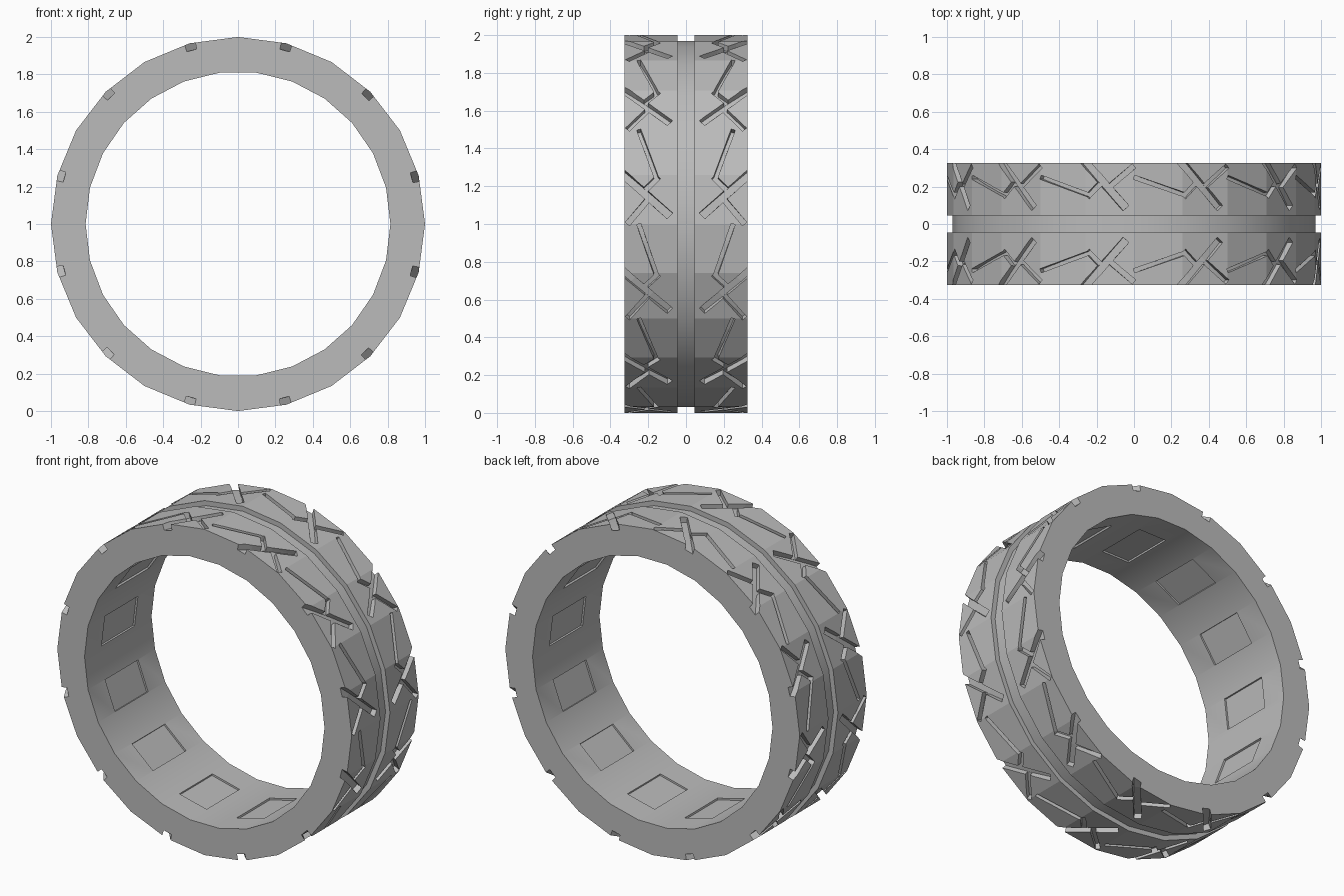
import bpy, bmesh, math
from mathutils import Matrix, Vector

cube = bpy.data.objects.get("Cube")
if cube:
    bpy.data.objects.remove(cube, do_unlink=True)

HALF, R_IN, R_GROOVE, GROOVE = 0.325, 0.815, 0.97, 0.046
STEP = math.radians(30)

rubber = bpy.data.materials.new("grey_rubber")
rubber.use_nodes = True
rubber.diffuse_color = (0.5, 0.5, 0.5, 1)
rubber.node_tree.nodes["Principled BSDF"].inputs["Base Color"].default_value = (0.5, 0.5, 0.5, 1)


def polar(angle, radius, y):
    """Point on the wheel; angle runs clockwise from the top, seen from the front."""
    return Vector((radius * math.sin(angle), y, 1 + radius * math.cos(angle)))


def finish(name, bm, helper=False):
    bmesh.ops.recalc_face_normals(bm, faces=bm.faces)
    mesh = bpy.data.meshes.new(name)
    bm.to_mesh(mesh)
    bm.free()
    mesh.materials.append(rubber)
    obj = bpy.data.objects.new(name, mesh)
    bpy.context.collection.objects.link(obj)
    obj.hide_render = helper
    return obj


def loft(bm, rings, closed=False):
    """Skin matching rings of points, capping the ends unless closed."""
    loops = [[bm.verts.new(p) for p in ring] for ring in rings]
    n = len(loops[0])
    for a, b in zip(loops, loops[1:] + loops[:1] if closed else loops[1:]):
        for i in range(n):
            j = (i + 1) % n
            bm.faces.new((a[i], a[j], b[j], b[i]))
    if not closed:
        bm.faces.new(loops[0])
        bm.faces.new(loops[-1])


def disc(sides, radius, y, offset=0):
    return [polar(math.tau * (i + offset) / sides, radius, y) for i in range(sides)]


# Tyre drum with the central channel
bm = bmesh.new()
profile = [(1, HALF), (1, GROOVE), (R_GROOVE, GROOVE)]
profile += [(r, -y) for r, y in reversed(profile)]
loft(bm, [disc(24, r, y) for r, y in profile])
tyre = finish("tyre", bm)

# Bore
bm = bmesh.new()
loft(bm, [disc(26, R_IN, y, 0.5) for y in (-0.5, 0.5)])
cutters = [finish("bore_cutter", bm, True)]

# Shallow rectangular pockets inside the bore
bm = bmesh.new()
for k in range(13):
    turn = Matrix.Translation((0, 0, 1)) @ Matrix.Rotation(math.tau * k / 13, 4, 'Y')
    shape = turn @ Matrix.Translation((0, 0, 0.78)) @ Matrix.Diagonal((0.19, 0.32, 0.08, 1))
    bmesh.ops.create_cube(bm, size=1, matrix=shape)
cutters.append(finish("pocket_cutter", bm, True))


def tread_bar(bm, start, end, width, floor, turn, side):
    """Curved bar between two (degrees, y) points on the tread."""
    a, b = [Vector((math.radians(t), y)) for t, y in (start, end)]
    across = (b - a).orthogonal().normalized() * width / 2
    rings = []
    for i in range(4):
        p = a.lerp(b, i / 3)
        rings.append([polar(q.x + turn, r, q.y * side)
                      for q, r in ((p - across, floor), (p + across, floor),
                                   (p + across, 1.06), (p - across, 1.06))])
    loft(bm, rings)


# Tread cuts: slanted sipes, long zigzag cuts, short links
cuts = {
    "sipe_cutter": (0.962, 0.042, [((12.5, 0.375), (27.5, 0.085))]),
    "zigzag_cutter": (0.964, 0.022, [((0, 0.25), (16, 0.155))]),
    "link_cutter": (0.963, 0.03, [((21, 0.18), (30, 0.31)), ((15.5, 0.145), (20, 0.225))]),
}
for name, (floor, width, bars) in cuts.items():
    bm = bmesh.new()
    for k in range(12):
        for side in (1, -1):
            for start, end in bars:
                tread_bar(bm, start, end, width, floor, k * STEP, side)
    cutters.append(finish(name, bm, True))

for cutter in cutters:
    mod = tyre.modifiers.new(cutter.name, 'BOOLEAN')
    mod.operation, mod.solver, mod.object = 'DIFFERENCE', 'EXACT', cutter

bpy.context.view_layer.update()
graph = bpy.context.evaluated_depsgraph_get()
tyre.data = bpy.data.meshes.new_from_object(tyre.evaluated_get(graph))
tyre.modifiers.clear()
for cutter in cutters:
    bpy.data.objects.remove(cutter, do_unlink=True)

# Smooth bore and channel floor, flat tread
bpy.ops.object.select_all(action='DESELECT')
tyre.select_set(True)
bpy.context.view_layer.objects.active = tyre
bpy.ops.object.shade_smooth_by_angle(angle=math.radians(16))
for face in tyre.data.polygons:
    c = face.center
    radius = math.hypot(c.x, c.z - 1)
    face.use_smooth = radius < 0.9 or abs(c.y) < GROOVE - 0.01
